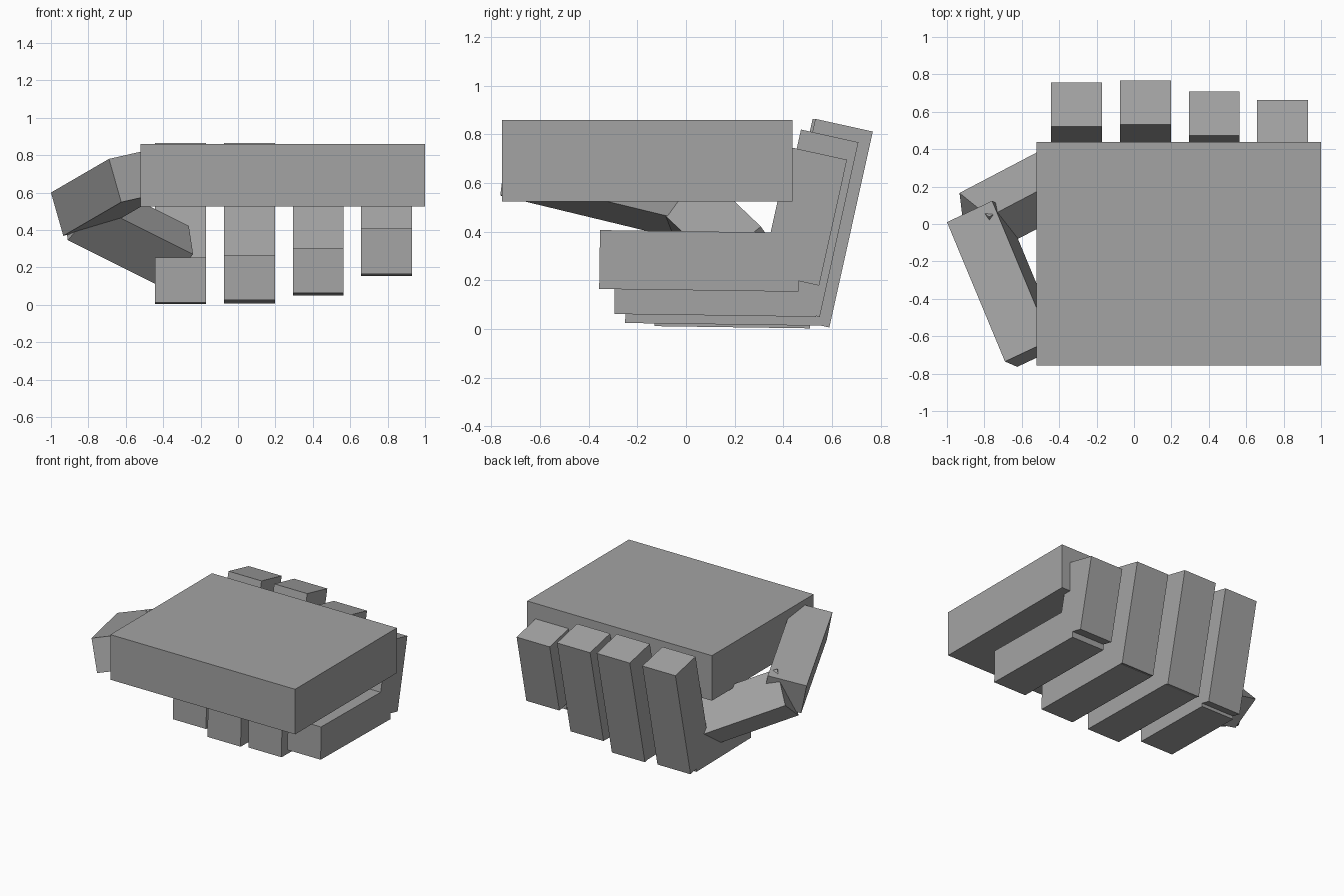
import bpy
import bmesh
from math import sin, cos, radians
from mathutils import Vector, Matrix

if "Cube" in bpy.data.objects:
    bpy.data.objects.remove(bpy.data.objects["Cube"], do_unlink=True)

grey = bpy.data.materials.new("plain_grey")
grey.use_nodes = True
grey.diffuse_color = (0.37, 0.37, 0.37, 1)
grey.node_tree.nodes["Principled BSDF"].inputs["Base Color"].default_value = grey.diffuse_color


def block(name, corner, a, b, c):
    """Box spanned from one corner by three edge vectors."""
    a, b, c = Vector(a), Vector(b), Vector(c)
    centre = Vector(corner) + (a + b + c) / 2
    matrix = Matrix.Translation(centre) @ Matrix((a, b, c)).transposed().to_4x4()
    bm = bmesh.new()
    bmesh.ops.create_cube(bm, size=1, matrix=matrix)
    bmesh.ops.recalc_face_normals(bm, faces=bm.faces)
    mesh = bpy.data.meshes.new(name)
    bm.to_mesh(mesh)
    bm.free()
    mesh.materials.append(grey)
    obj = bpy.data.objects.new(name, mesh)
    bpy.context.collection.objects.link(obj)
    return obj


WIDTH, THICK = 0.272, 0.242

# Palm slab
block("palm", (-0.52, -0.757, 0.525), (1.52, 0, 0), (0, 1.195, 0), (0, 0, 0.335))

# Fingers: left edge x, knuckle top (y, z), upper length, tip (y, z), lower length
fingers = {
    "index": (-0.443, (0.757, 0.812), 0.82, (-0.13, 0.012), 0.64),
    "middle": (-0.075, (0.768, 0.812), 0.825, (-0.25, 0.025), 0.81),
    "ring": (0.293, (0.709, 0.768), 0.735, (-0.295, 0.062), 0.83),
    "little": (0.658, (0.662, 0.696), 0.53, (-0.357, 0.165), 0.82),
}
lean, droop = radians(12.5), radians(0.8)
for name, (x, top, upper, tip, lower) in fingers.items():
    across = (WIDTH, 0, 0)
    down = Vector((0, -sin(lean), -cos(lean)))
    inward = Vector((0, -cos(lean), sin(lean)))
    block(name + "_finger_upper", (x, *top), across, down * upper, inward * THICK)
    back = Vector((0, cos(droop), -sin(droop)))
    up = Vector((0, sin(droop), cos(droop)))
    block(name + "_finger_lower", (x, *tip), across, back * lower, up * THICK)


def thumb_block(name, corner, along, length, side):
    """Thumb joint: length direction, thickness direction, width from their cross."""
    d = Vector(along).normalized()
    u = Vector(side)
    u = (u - d * u.dot(d)).normalized()
    block(name, corner, d * length, u * THICK, d.cross(u) * WIDTH)


# Thumb: base joint beside the palm, tip joint folded underneath
thumb_block("thumb_base", (-1.0, 0.01, 0.6), (0.31, -0.745, 0.18), 0.827,
            (0.065, -0.025, -0.235))
thumb_block("thumb_tip", (-0.91, -0.022, 0.345), (0.81, 0.425, -0.405), 0.633,
            (-0.02, 0.19, 0.15))
